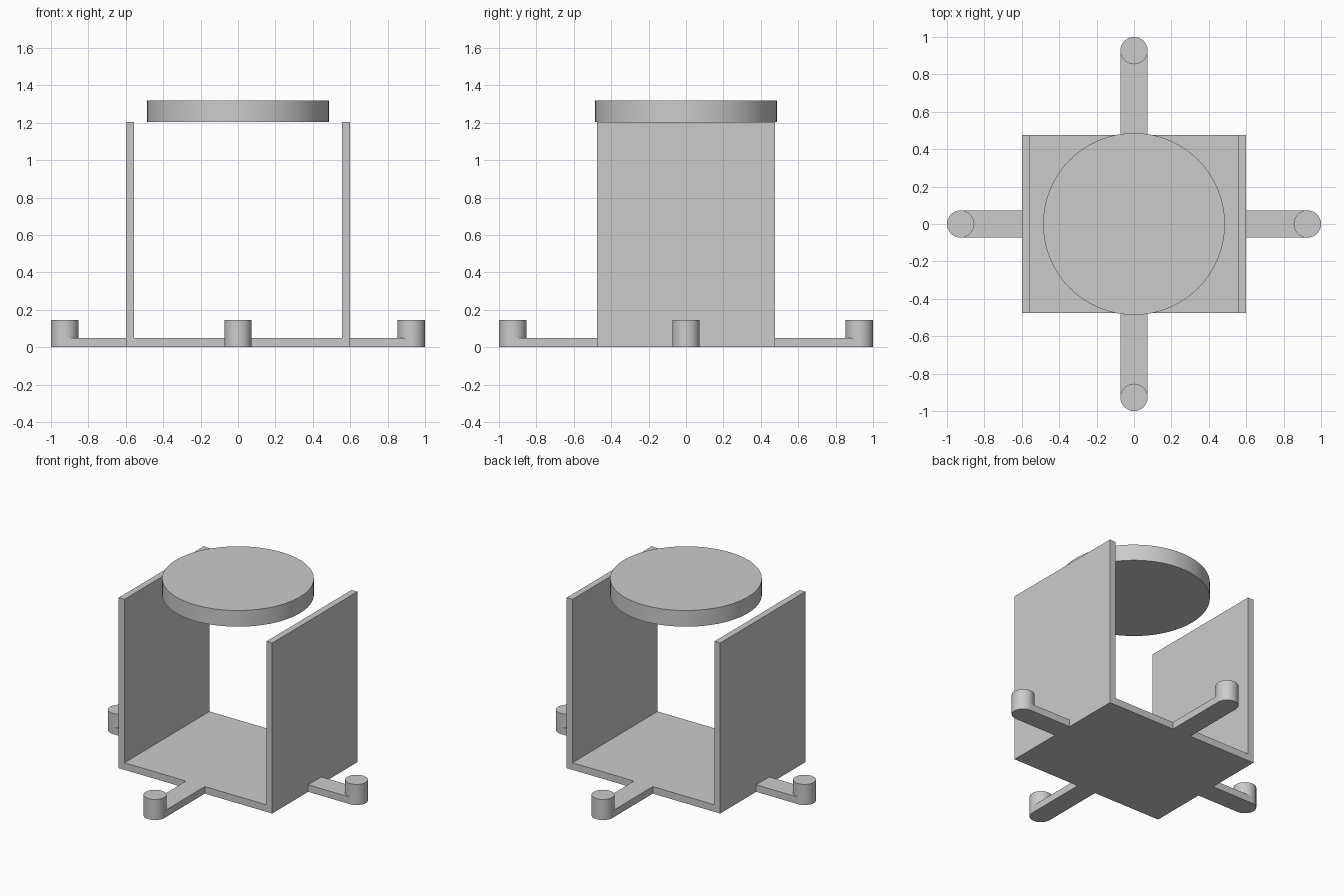
import bpy, bmesh
from math import pi, sin, cos, radians
from mathutils import Matrix

cube = bpy.data.objects.get("Cube")
if cube:
    bpy.data.objects.remove(cube, do_unlink=True)

# Dimensions
HALF_X, HALF_Y = 0.6, 0.475
WALL, FLOOR, WALL_TOP = 0.045, 0.05, 1.205
POST_R, POST_H = 0.073, 0.146
POST_AT = 1 - POST_R
DISC_R, DISC_H = 0.486, 0.115
SEGMENTS = 64

grey = bpy.data.materials.new("plain grey")
grey.use_nodes = True
colour = (0.6, 0.6, 0.6, 1)
grey.diffuse_color = colour
grey.node_tree.nodes["Principled BSDF"].inputs["Base Color"].default_value = colour


def prism(name, outline, depth, matrix):
    """Extrude a flat outline along its local z, then place it."""
    bm = bmesh.new()
    face = bm.faces.new([bm.verts.new((x, y, 0)) for x, y in outline])
    result = bmesh.ops.extrude_face_region(bm, geom=[face], use_keep_orig=True)
    moved = [v for v in result["geom"] if isinstance(v, bmesh.types.BMVert)]
    bmesh.ops.translate(bm, verts=moved, vec=(0, 0, depth))
    bmesh.ops.recalc_face_normals(bm, faces=bm.faces)
    bm.transform(matrix)
    mesh = bpy.data.meshes.new(name)
    bm.to_mesh(mesh)
    bm.free()
    mesh.materials.append(grey)
    obj = bpy.data.objects.new(name, mesh)
    bpy.context.collection.objects.link(obj)
    bpy.ops.object.select_all(action="DESELECT")
    obj.select_set(True)
    bpy.context.view_layer.objects.active = obj
    bpy.ops.object.shade_smooth_by_angle(angle=radians(30))
    return obj


def arc(cx, radius, start, end, steps):
    angles = [start + (end - start) * i / steps for i in range(steps + 1)]
    return [(cx + radius * cos(a), radius * sin(a)) for a in angles]


# U-shaped tray: floor and two side walls
inner = HALF_X - WALL
half = [(HALF_X, 0), (HALF_X, WALL_TOP), (inner, WALL_TOP), (inner, FLOOR)]
profile = half + [(-x, z) for x, z in reversed(half)]
prism("tray", profile, 2 * HALF_Y,
      Matrix.Translation((0, HALF_Y, 0)) @ Matrix.Rotation(pi / 2, 4, "X"))

# Four arms, each hollowed at the end to hug its round post
circle = arc(0, POST_R, 0, 2 * pi, SEGMENTS)[:-1]
for i, side in enumerate(("left", "back", "right", "front")):
    turn = Matrix.Rotation(i * pi / 2, 4, "Z")
    root = HALF_Y if i % 2 else HALF_X
    hollow = arc(POST_AT, POST_R, pi / 2, 3 * pi / 2, SEGMENTS // 2)
    prism(side + "_arm", [(root, -POST_R), (root, POST_R)] + hollow, FLOOR, turn)
    prism(side + "_post", circle, POST_H,
          turn @ Matrix.Translation((POST_AT, 0, 0)))

# Round lid above the walls
prism("round_lid", arc(0, DISC_R, 0, 2 * pi, SEGMENTS)[:-1], DISC_H,
      Matrix.Translation((0, 0, WALL_TOP)))
